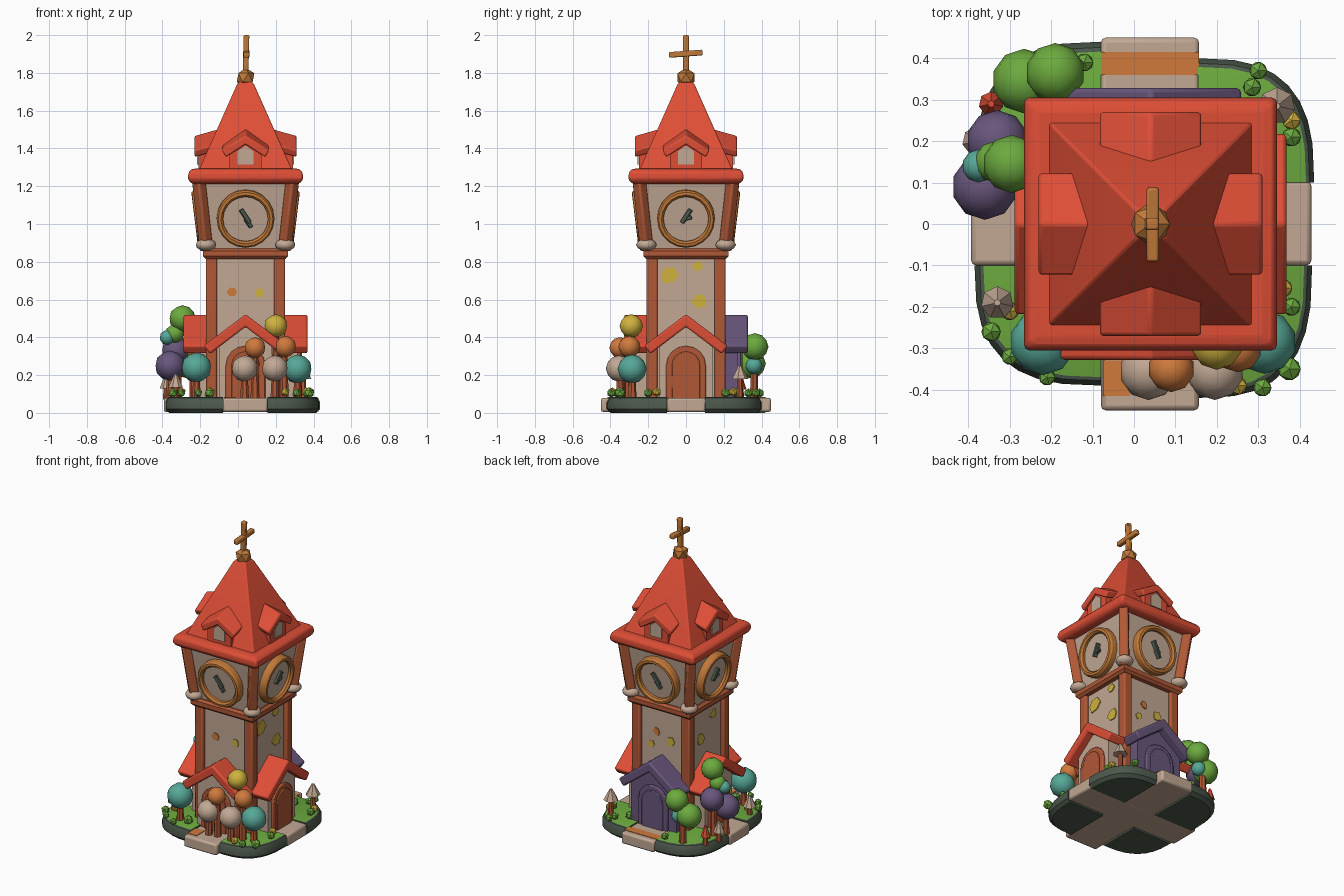
import bpy, bmesh, math, random
from mathutils import Matrix, Vector

if "Cube" in bpy.data.objects:
    bpy.data.objects.remove(bpy.data.objects["Cube"])

random.seed(4)
CX = 0.04  # tower axis is slightly right of centre


def colour(name, r, g, b):
    m = bpy.data.materials.new(name)
    lin = [((c / 255 + 0.055) / 1.055) ** 2.4 for c in (r, g, b)]
    m.diffuse_color = (*lin, 1)
    m.use_nodes = True
    m.node_tree.nodes["Principled BSDF"].inputs["Base Color"].default_value = m.diffuse_color
    return m


RED = colour("roof red", 222, 78, 54)
BROWN = colour("timber brown", 176, 88, 54)
GOLD = colour("golden wood", 192, 120, 56)
ORANGE = colour("leaf orange", 208, 122, 60)
BEIGE = colour("plaster beige", 194, 168, 148)
GREEN = colour("grass green", 108, 170, 62)
DARK = colour("dark stone", 76, 88, 76)
PURPLE = colour("dusk purple", 104, 86, 124)
TEAL = colour("teal", 86, 168, 152)
YELLOW = colour("leaf yellow", 208, 178, 62)


def finish(name, bm, mats, bevel=0.0, angle=30):
    bmesh.ops.recalc_face_normals(bm, faces=bm.faces)
    me = bpy.data.meshes.new(name)
    bm.to_mesh(me)
    bm.free()
    ob = bpy.data.objects.new(name, me)
    bpy.context.collection.objects.link(ob)
    for m in mats if isinstance(mats, list) else [mats]:
        me.materials.append(m)
    if bevel:
        mod = ob.modifiers.new("bevel", "BEVEL")
        mod.width, mod.segments = bevel, 2
    bpy.ops.object.select_all(action="DESELECT")
    ob.select_set(True)
    bpy.context.view_layer.objects.active = ob
    bpy.ops.object.shade_smooth_by_angle(angle=math.radians(angle))
    return ob


def side(k):  # 0 front, 1 right, 2 back, 3 left
    return Matrix.Translation((CX, 0, 0)) @ Matrix.Rotation(k * math.pi / 2, 4, "Z")


def rings(name, loops, mats, bevel=0.0, pick=None):
    """Skin a stack of closed loops and cap both ends."""
    bm = bmesh.new()
    vs = [[bm.verts.new(p) for p in loop] for loop in loops]
    n = len(vs[0])
    for a, b in zip(vs, vs[1:]):
        for i in range(n):
            bm.faces.new((a[i], a[(i + 1) % n], b[(i + 1) % n], b[i]))
    bm.faces.new(vs[0])
    top = bm.faces.new(vs[-1])
    if pick is not None:
        top.material_index = pick
    return finish(name, bm, mats, bevel)


def square_tower(name, sections, mat, bevel=0.0):
    rings(name, [[(CX + sx * h, sy * h, z) for sx, sy in ((-1, -1), (1, -1), (1, 1), (-1, 1))]
                 for h, z in sections], mat, bevel)


def prism(name, pts, d0, d1, mat, k, bevel=0.0, shear=0.0):
    """Extrude an x-z outline from distance d0 to d1 out of tower side k."""
    m = side(k)
    rings(name, [[m @ Vector((x, -d, z + shear * (d1 - d))) for x, z in pts] for d in (d0, d1)], mat, bevel)


def beam(name, p, q, w, mat, m=Matrix(), bevel=0.006, depth=None):
    p, q = m @ Vector(p), m @ Vector(q)
    bm = bmesh.new()
    bmesh.ops.create_cube(bm, size=1)
    rot = (q - p).to_track_quat("Z", "Y").to_matrix().to_4x4()
    bm.transform(Matrix.Translation((p + q) / 2) @ rot @ Matrix.Diagonal((w, depth or w, (q - p).length, 1)))
    finish(name, bm, mat, bevel)


def box(name, x0, x1, y0, y1, z0, z1, mat, bevel=0.012):
    rings(name, [[(x0, y0, z), (x1, y0, z), (x1, y1, z), (x0, y1, z)] for z in (z0, z1)], mat, bevel)


def ball(name, c, r, mat, sub=2, squash=1.0):
    bm = bmesh.new()
    bmesh.ops.create_icosphere(bm, subdivisions=sub, radius=r)
    bm.transform(Matrix.Translation(c) @ Matrix.Diagonal((1, 1, squash, 1)))
    finish(name, bm, mat)


def cone(name, x, y, z0, z1, r0, r1, mat, n=8):
    bm = bmesh.new()
    bmesh.ops.create_cone(bm, cap_ends=True, segments=n, radius1=r0, radius2=r1, depth=z1 - z0)
    bm.transform(Matrix.Translation((x, y, (z0 + z1) / 2)))
    finish(name, bm, mat)


def gable(half, eave, peak, base):
    return [(-half, base), (half, base), (half, eave), (0, peak), (-half, eave)]


def arch(half, z0, top):
    pts = [(half * math.cos(a * math.pi / 8), top - half + half * math.sin(a * math.pi / 8)) for a in range(9)]
    return [(half, z0)] + pts + [(-half, z0)]


# Base: rounded grass lobes around a crossing path
for ox, oy in ((-.385, -.39), (.43, -.42), (.435, .40), (-.385, .44)):
    ix, iy = (.155 if ox > 0 else -.08), math.copysign(.1, oy)
    arc = [(ix + (ox - ix) * math.cos(t) ** .72, iy + (oy - iy) * math.sin(t) ** .72)
           for t in (max(0, i * math.pi / 16) for i in range(8))] + [(ix, oy)]
    outline = [(ix, iy)] + arc
    rings("grass_lobe", [[(ix + (x - ix) * s, iy + (y - iy) * s, z) for x, y in outline]
                         for s, z in ((.93, 0), (1, .02), (1, .055), (.96, .08), (.93, .084))],
          [DARK, GREEN], pick=1)
box("path_long", -.08, .157, -.45, .45, .005, .08, BEIGE)
box("path_cross", -.393, .428, -.1, .105, .004, .079, BEIGE)
box("back_step_stripe", -.08, .157, .36, .415, .078, .083, ORANGE, 0)
box("front_step_stripe", -.075, -.01, -.415, -.33, .078, .083, ORANGE, 0)

# Tower shaft and flared clock storey
square_tower("shaft_walls", [(.186, .07), (.186, .84)], BEIGE)
square_tower("shaft_band", [(.212, .815), (.226, .83), (.226, .858), (.21, .87)], BROWN)
square_tower("clock_storey_walls", [(.2, .86), (.245, 1.23)], BEIGE)
for k in range(4):
    m = side(k)
    beam("shaft_post", (.18, -.18, .07), (.18, -.18, .83), .06, BROWN, m, .01)
    beam("clock_storey_post", (.207, -.207, .86), (.248, -.248, 1.23), .056, BROWN, m, .01)
    ball("corner_stone", m @ Vector((.21, -.21, .89)), .055, BEIGE, 2, .6)

# Roof: rounded eave, pyramid, finial and cross
square_tower("eave", [(.28, 1.212), (.302, 1.228), (.305, 1.25), (.3, 1.28), (.28, 1.293), (.2, 1.293)], RED, .015)
square_tower("roof_pyramid", [(.25, 1.28), (.236, 1.31), (.045, 1.74), (.025, 1.76)], RED, .006)
ball("finial_ball", (CX, 0, 1.775), .052, GOLD, 1)
beam("cross_post", (CX, 0, 1.8), (CX + .005, 0, 2.0), .03, GOLD)
beam("cross_bar", (CX + .005, -.09, 1.895), (CX + .005, .088, 1.908), .03, GOLD)

leaves = {0: [(-.07, .64, .03, ORANGE), (.075, .635, .026, YELLOW)],
          1: [(-.09, .73, .05, YELLOW), (.06, .775, .03, YELLOW), (.075, .59, .045, YELLOW)],
          2: [(.06, .62, .035, YELLOW), (-.04, .66, .026, ORANGE), (-.08, .57, .026, YELLOW)],
          3: [(.07, .74, .035, YELLOW), (-.06, .62, .04, YELLOW)]}
for k in range(4):
    m = side(k)
    # Clocks, leaning with the flared wall
    lean = m @ Matrix.Translation((0, -.222, 1.03)) @ Matrix.Rotation(math.radians(90 + 7), 4, "X")
    bm = bmesh.new()
    bmesh.ops.create_cone(bm, cap_ends=True, segments=16, radius1=.13, radius2=.13, depth=.04)
    bm.transform(lean)
    finish("clock_face", bm, BEIGE)
    loops = []
    n = 20
    bm = bmesh.new()
    for i in range(n):
        a = i * 2 * math.pi / n
        loops.append([bm.verts.new(lean @ Vector((r * math.cos(a), r * math.sin(a), h)))
                      for r, h in ((.119, -.01), (.119, .036), (.13, .048), (.145, .046), (.153, .034), (.153, -.01))])
    for i in range(n):
        a, b = loops[i], loops[(i + 1) % n]
        for j in range(6):
            bm.faces.new((a[j], a[(j + 1) % 6], b[(j + 1) % 6], b[j]))
    finish("clock_ring", bm, GOLD)
    flip = 1 if k % 2 else -1
    beam("minute_hand", (-.03 * flip * .7, -.02, .026), (.025 * flip, .05, .026), .03, DARK, lean, .003, .022)
    beam("hour_hand", (0, 0, .028), (.03, -.045 if k % 2 == 0 else .01, .028), .026, DARK, lean, .003, .02)

    # Dormers
    prism("dormer_body", gable(.085, 1.38, 1.44, 1.28), .1, .25, RED, k)
    prism("dormer_window", gable(.042, 1.385, 1.415, 1.315), .245, .257, BEIGE, k)
    prism("dormer_roof", [(0, 1.468), (.125, 1.39), (.105, 1.352), (0, 1.42), (-.105, 1.352), (-.125, 1.39)],
          .12, .27, RED, k, .008, .28)

    # Gabled porches; the back one is all purple
    back = k == 2
    prism("porch_wall", gable(.165 if back else .14, .36, .48, .07), .15, .275, PURPLE if back else BEIGE, k)
    prism("porch_roof", [(0, .522), (.222, .355), (.188, .312), (0, .455), (-.188, .312), (-.222, .355)],
          .15, .328, PURPLE if back else RED, k, .01)
    prism("door_frame", arch(.105, .075, .355), .26, .29, PURPLE if back else BROWN, k, .006)
    prism("door", arch(.075, .075, .325), .28, .298, PURPLE if back else BROWN, k, .004)

    # Leaf patches on the shaft walls
    for x, z, r, mat in leaves[k]:
        pts = [(x + r * random.uniform(.75, 1.1) * math.cos(i * 1.047), z + r * random.uniform(.75, 1.1) * math.sin(i * 1.047))
               for i in range(6)]
        prism("wall_leaf", pts, .184, .192, mat, k)

# Trees: foliage balls, then trunks
FOLIAGE = [(-.22, -.285, .24, .08, TEAL), (.315, -.285, .232, .077, TEAL),
           (.035, -.355, .235, .07, BEIGE), (.195, -.355, .235, .07, BEIGE),
           (.09, -.35, .345, .056, ORANGE), (.25, -.3, .35, .058, ORANGE), (.2, -.29, .46, .062, YELLOW),
           (-.36, .09, .25, .08, PURPLE), (-.33, .2, .33, .075, PURPLE),
           (-.375, .14, .4, .04, TEAL), (-.335, .15, .42, .05, GREEN), (-.295, .145, .5, .07, GREEN),
           (-.19, .365, .35, .072, GREEN), (-.265, .345, .26, .078, GREEN), (-.2, .36, .25, .045, TEAL)]
for x, y, z, r, mat in FOLIAGE:
    ball("foliage", (x, y, z), r, mat)
for x, y, z in ((-.22, -.285, .2), (.315, -.285, .2), (.035, -.35, .2), (.195, -.35, .2), (.09, -.34, .32),
                (.245, -.3, .32), (.2, -.29, .42), (-.36, .1, .2), (-.32, .17, .45), (-.23, .36, .3)):
    cone("trunk", x, y, .07, z, .024, .017, BROWN, 7)

# Mushrooms
for x, y, z, r, mat in ((.345, .285, .18, .045, BEIGE), (-.33, -.19, .135, .04, BEIGE),
                        (-.345, .29, .125, .03, RED), (-.38, .2, .13, .035, BEIGE)):
    cone("mushroom_stem", x, y, .07, z + .01, .018, .014, BROWN, 7)
    cone("mushroom_cap", x, y, z, z + .07, r, .008, mat, 7)

# Grass tufts and little flowers
for x, y in ((.285, .33), (.38, .21), (-.21, -.37), (-.345, -.26), (.31, -.395), (.375, -.35),
             (-.15, -.3), (.22, .27), (-.3, -.32), (.38, -.2), (-.12, .39), (.3, .37)):
    ball("grass_tuft", (x, y, .105), random.uniform(.022, .032), GREEN, 1)
for x, y in ((.36, -.155), (.38, .25), (.25, -.39), (-.3, -.21), (-.33, .25)):
    ball("yellow_flower", (x, y, .11), .025, YELLOW, 1)
